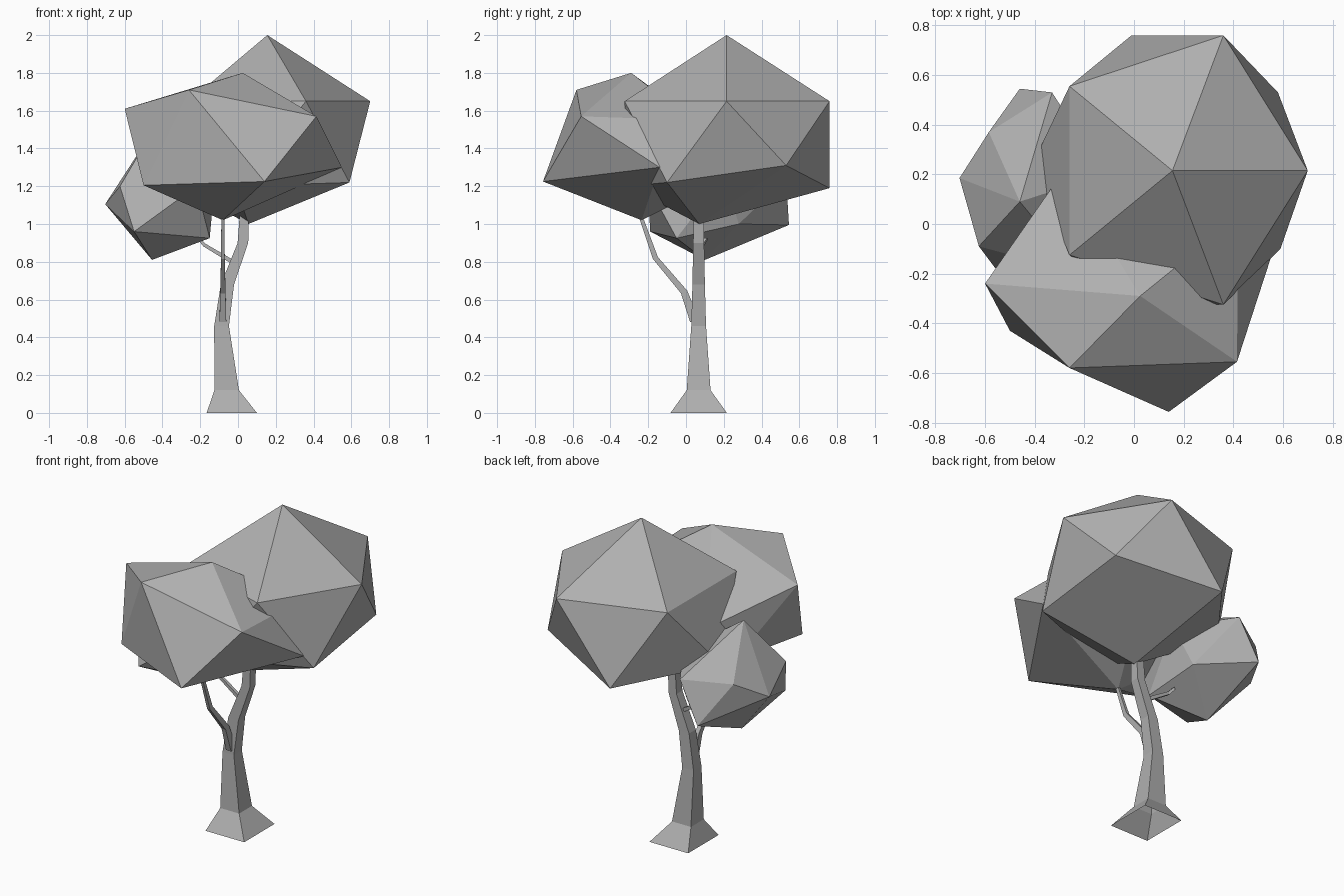
import bpy, bmesh
from mathutils import Vector

# Dark grey shared by all parts
grey = bpy.data.materials.new("dark_grey")
grey.diffuse_color = (0.43, 0.43, 0.43, 1)


def finish(name, bm):
    bmesh.ops.recalc_face_normals(bm, faces=bm.faces[:])
    me = bpy.data.meshes.new(name)
    bm.to_mesh(me)
    bm.free()
    me.materials.append(grey)
    ob = bpy.data.objects.new(name, me)
    bpy.context.collection.objects.link(ob)
    return ob


def foliage(name, points):
    """Low-poly leaf clump: hull around a bent icosahedron's corners."""
    bm = bmesh.new()
    for p in points:
        bm.verts.new(p)
    bmesh.ops.convex_hull(bm, input=bm.verts[:])
    return finish(name, bm)


def limb(name, sections, u=(1, 0, 0), v=(0, 1, 0)):
    """Four-sided open loft; each section is (x, y, z, half width u, half width v)."""
    u, v = Vector(u).normalized(), Vector(v).normalized()
    bm = bmesh.new()
    rings = []
    for x, y, z, a, b in sections:
        c = Vector((x, y, z))
        rings.append([bm.verts.new(c + u * a * i + v * b * j)
                      for i, j in ((-1, -1), (1, -1), (1, 1), (-1, 1))])
    for lo, hi in zip(rings, rings[1:]):
        for k in range(4):
            n = (k + 1) % 4
            bm.faces.new((lo[k], lo[n], hi[n], hi[k]))
    return finish(name, bm)


# Trunk with flared foot and a bend to the right, open underneath
limb("trunk", [
    (-0.033, 0.067, 0.00, 0.133, 0.149),
    (-0.060, 0.067, 0.12, 0.065, 0.063),
    (-0.087, 0.067, 0.46, 0.039, 0.039),
    (-0.056, 0.067, 0.68, 0.035, 0.033),
    (0.026, 0.067, 0.90, 0.028, 0.029),
    (0.034, 0.067, 1.06, 0.024, 0.026),
])

# Branches reaching into the two lower clumps
limb("front_branch", [
    (-0.080, 0.045, 0.49, 0.018, 0.025),
    (-0.080, -0.010, 0.64, 0.014, 0.018),
    (-0.080, -0.162, 0.82, 0.010, 0.014),
    (-0.080, -0.240, 1.04, 0.008, 0.010),
], v=(0, 1, 0.4))
limb("left_branch", [
    (-0.030, 0.070, 0.80, 0.011, 0.011),
    (-0.180, 0.085, 0.89, 0.009, 0.009),
    (-0.205, 0.105, 0.92, 0.008, 0.008),
], u=(0, 1, 0), v=(0.5, 0, 1))

# Leaf clumps: top, upper ring, lower ring, bottom
foliage("main_foliage", [
    (0.155, 0.215, 2.0),
    (0.70, 0.215, 1.65), (0.36, 0.76, 1.65), (-0.26, 0.555, 1.65),
    (-0.26, -0.125, 1.65), (0.36, -0.325, 1.65),
    (0.58, 0.53, 1.31), (-0.01, 0.76, 1.19), (-0.41, 0.24, 1.25),
    (-0.01, -0.31, 1.2), (0.59, -0.10, 1.22),
    (0.055, 0.07, 1.0),
])
foliage("front_foliage", [
    (0.025, -0.29, 1.8),
    (-0.60, -0.24, 1.61), (-0.26, -0.58, 1.71), (0.415, -0.555, 1.57),
    (0.42, 0.03, 1.55), (-0.28, 0.22, 1.42),
    (-0.50, -0.43, 1.205), (0.14, -0.757, 1.225), (0.55, -0.14, 1.30),
    (0.15, 0.22, 1.25), (-0.38, 0.06, 1.2),
    (-0.08, -0.235, 1.02),
])
foliage("left_foliage", [
    (-0.46, 0.09, 1.48),
    (-0.625, -0.09, 1.2), (-0.585, 0.37, 1.22), (-0.33, 0.53, 1.245),
    (-0.12, 0.2, 1.25), (-0.22, -0.2, 1.2),
    (-0.703, 0.185, 1.105), (-0.46, 0.545, 0.995), (-0.55, -0.19, 0.96),
    (-0.15, -0.05, 0.925), (-0.2, 0.28, 1.0),
    (-0.455, 0.10, 0.81),
])
